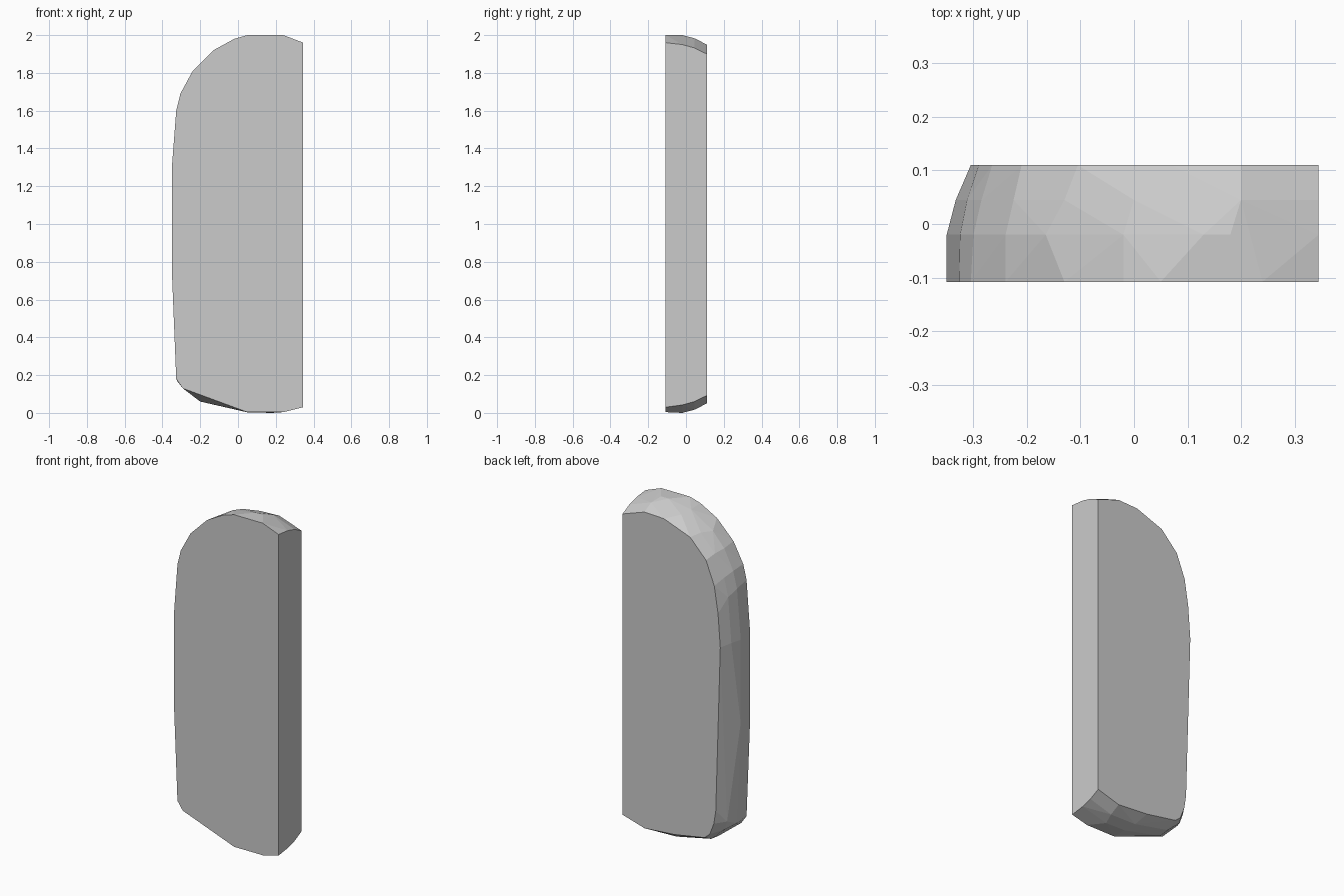
import bpy, bmesh

# Outline of the slab (x, z) at successive depths y, front to back
outlines = {
    -0.108: [(-.35, 1.3), (-.35, .75), (-.327, .18), (-.292, .13), (.05, .004), (.24, .004),
             (.345, .03), (.345, 1.96), (.24, 2), (.05, 2), (-.02, 1.98), (-.13, 1.92),
             (-.24, 1.81), (-.305, 1.69), (-.327, 1.6)],
    -0.02: [(-.35, 1.28), (-.35, .78), (-.323, .17), (-.2, .06), (.05, .003), (.18, 0),
            (.345, .042), (.345, 1.95), (.18, 2), (.13, 2), (-.02, 1.975), (-.165, 1.885),
            (-.24, 1.80), (-.3, 1.68), (-.325, 1.58)],
    0.045: [(-.333, 1.28), (-.322, .7), (-.305, .2), (-.285, .145), (-.2, .068), (.03, .02),
            (.2, .017), (.345, .06), (.345, 1.932), (.2, 1.983), (0, 1.963),
            (-.13, 1.89), (-.225, 1.79), (-.285, 1.66), (-.312, 1.55)],
    0.11: [(-.305, 1.27), (-.275, .28), (-.262, .2), (-.235, .13), (-.2, .10), (.0, .065),
           (.2, .05), (.345, .092), (.345, 1.90), (.2, 1.95), (.07, 1.945), (-.105, 1.88),
           (-.21, 1.77), (-.265, 1.63), (-.29, 1.47)],
}

# Wrap the outlines into one faceted convex slab
bm = bmesh.new()
for y, pts in outlines.items():
    for x, z in pts:
        bm.verts.new((x, y, z))
res = bmesh.ops.convex_hull(bm, input=bm.verts[:])
loose = {v for v in res["geom_interior"] + res["geom_unused"]
         if isinstance(v, bmesh.types.BMVert)}
bmesh.ops.delete(bm, geom=[v for v in loose if v.is_valid], context='VERTS')

# Merge coplanar triangles into broad flat faces
bmesh.ops.dissolve_limit(bm, angle_limit=0.03, verts=bm.verts[:], edges=bm.edges[:])
bmesh.ops.recalc_face_normals(bm, faces=bm.faces[:])

mesh = bpy.data.meshes.new("stone_slab")
bm.to_mesh(mesh)
bm.free()
slab = bpy.data.objects.new("stone_slab", mesh)
bpy.context.collection.objects.link(slab)
